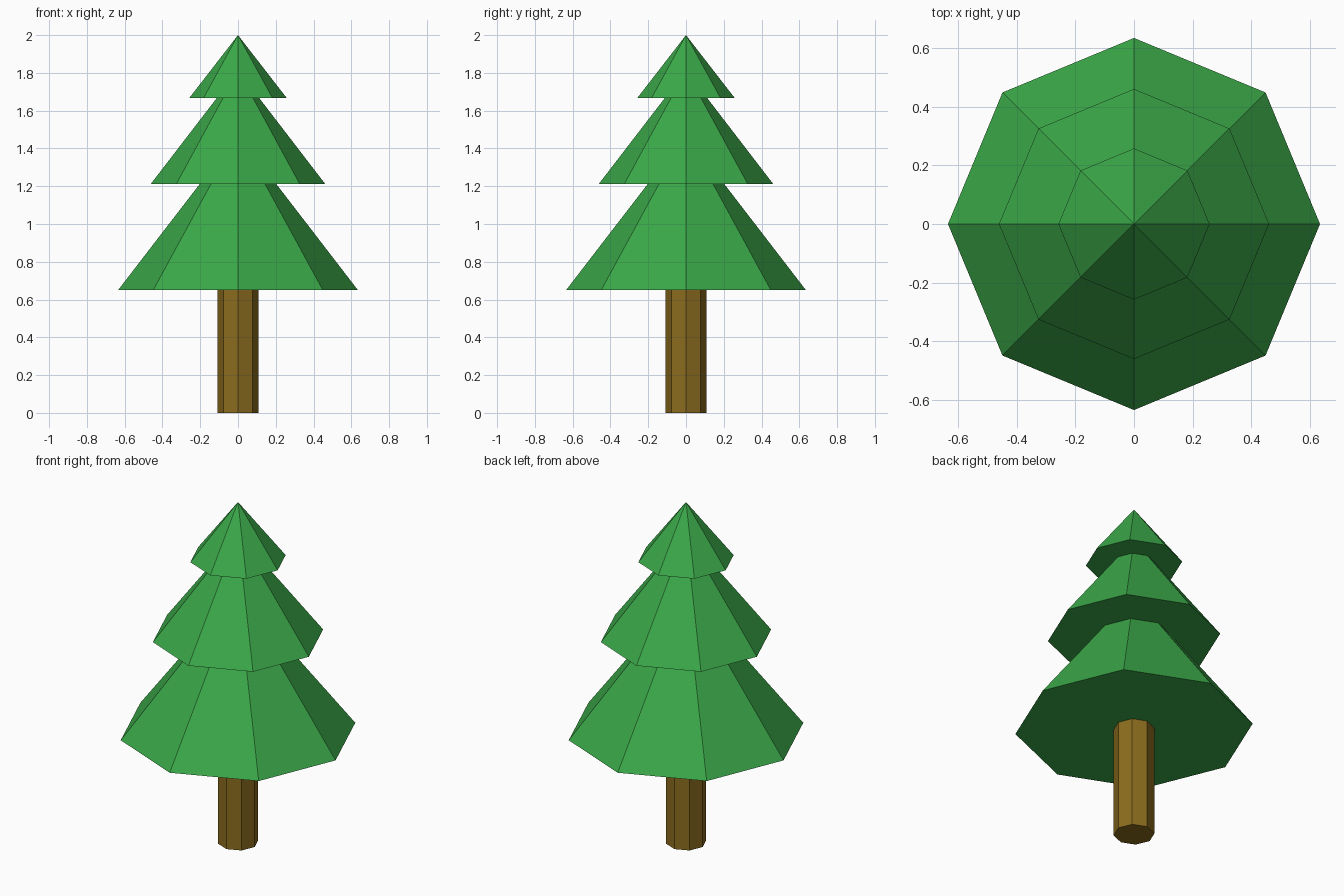
import bpy

if "Cube" in bpy.data.objects:
    bpy.data.objects.remove(bpy.data.objects["Cube"])

SIDES = 8


def material(name, color):
    mat = bpy.data.materials.new(name)
    mat.diffuse_color = (*color, 1.0)
    mat.use_nodes = True
    mat.node_tree.nodes["Principled BSDF"].inputs["Base Color"].default_value = mat.diffuse_color
    return mat


def cone(name, r_bottom, r_top, z_bottom, z_top, mat):
    bpy.ops.mesh.primitive_cone_add(
        vertices=SIDES, radius1=r_bottom, radius2=r_top,
        depth=z_top - z_bottom, location=(0, 0, (z_bottom + z_top) / 2))
    obj = bpy.context.object
    obj.name = name
    obj.data.materials.append(mat)
    return obj


leaf = material("needles_green", (0.043, 0.39, 0.065))
bark = material("bark_brown", (0.26, 0.15, 0.013))

# Octagonal trunk, its top tucked into the lowest tier
cone("trunk", 0.109, 0.109, 0.0, 0.70, bark)

# Three stacked foliage tiers: radius, base height, apex height
tiers = {
    "lower_foliage": (0.635, 0.65, 1.475),
    "middle_foliage": (0.461, 1.213, 1.813),
    "top_foliage": (0.258, 1.667, 2.0),
}
for name, (radius, base, apex) in tiers.items():
    cone(name, radius, 0.0, base, apex, leaf)
